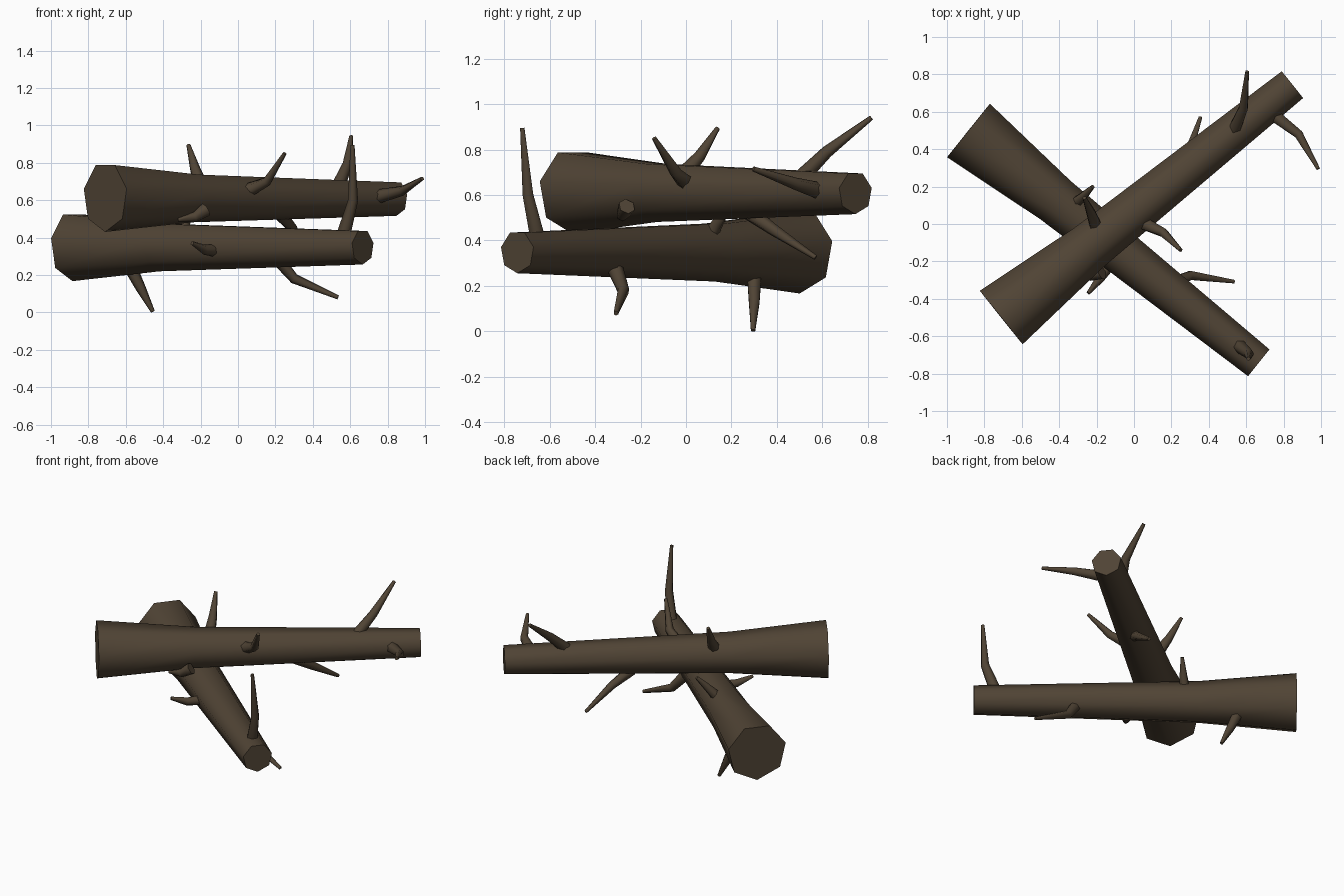
import bpy, bmesh, math
from mathutils import Vector

cube = bpy.data.objects.get("Cube")
if cube:
    bpy.data.objects.remove(cube, do_unlink=True)

bark = bpy.data.materials.new("dark_brown_bark")
bark.use_nodes = True
colour = (0.08, 0.057, 0.035, 1)
bark.diffuse_color = colour
bark.node_tree.nodes["Principled BSDF"].inputs["Base Color"].default_value = colour


def loft(name, path, radii, sides):
    """Skin a tapering limb along a path, with flat capped ends."""
    pts = [Vector(p) for p in path]
    overall = (pts[-1] - pts[0]).normalized()
    ref = Vector((0, 0, 1)) if abs(overall.z) < 0.8 else Vector((1, 0, 0))
    bm = bmesh.new()
    rings = []
    for i, (p, r) in enumerate(zip(pts, radii)):
        along = (pts[min(i + 1, len(pts) - 1)] - pts[max(i - 1, 0)]).normalized()
        side = along.cross(ref).normalized()
        up = side.cross(along)
        ring = []
        for k in range(sides):
            a = math.tau * k / sides
            ring.append(bm.verts.new(p + r * (side * math.sin(a) - up * math.cos(a))))
        rings.append(ring)
    for a, b in zip(rings, rings[1:]):
        for k in range(sides):
            n = (k + 1) % sides
            bm.faces.new((a[k], a[n], b[n], b[k]))
    bm.faces.new(rings[0])
    bm.faces.new(rings[-1])
    bmesh.ops.recalc_face_normals(bm, faces=bm.faces)
    mesh = bpy.data.meshes.new(name)
    bm.to_mesh(mesh)
    bm.free()
    mesh.materials.append(bark)
    obj = bpy.data.objects.new(name, mesh)
    bpy.context.collection.objects.link(obj)
    bpy.ops.object.select_all(action="DESELECT")
    obj.select_set(True)
    bpy.context.view_layer.objects.active = obj
    bpy.ops.object.shade_smooth_by_angle(angle=math.radians(62))


# Two crossed logs with flared butts
def log(name, butt, end):
    a, b = Vector(butt), Vector(end)
    loft(name, (a, a.lerp(b, 0.3), b), (0.188, 0.134, 0.094), 7)


log("upper_log", (-0.71, -0.5, 0.618), (0.847, 0.745, 0.61))
log("lower_log", (-0.885, 0.5, 0.355), (0.667, -0.742, 0.35))

# Broken branches: base, bend, tip
branches = {
    "upper_branch_top": ((-0.2, -0.02, 0.68), (-0.23, 0.06, 0.77), (-0.265, 0.14, 0.895)),
    "upper_branch_under": ((0.22, 0.27, 0.53), (0.29, 0.38, 0.45), (0.355, 0.57, 0.325)),
    "upper_branch_stub": ((-0.17, -0.26, 0.55), (-0.23, -0.28, 0.51), (-0.32, -0.28, 0.495)),
    "upper_branch_front": ((0.06, 0.0, 0.655), (0.155, -0.045, 0.7), (0.25, -0.14, 0.85)),
    "upper_branch_end": ((0.75, 0.58, 0.62), (0.88, 0.48, 0.65), (0.985, 0.295, 0.715)),
    "upper_branch_back": ((0.53, 0.49, 0.66), (0.585, 0.62, 0.79), (0.605, 0.815, 0.94)),
    "lower_branch_butt": ((-0.59, 0.3, 0.27), (-0.52, 0.3, 0.13), (-0.455, 0.295, 0.004)),
    "lower_branch_back": ((-0.34, 0.09, 0.39), (-0.28, 0.14, 0.48), (-0.22, 0.2, 0.57)),
    "lower_branch_front": ((-0.1, -0.18, 0.33), (-0.18, -0.29, 0.335), (-0.245, -0.37, 0.37)),
    "lower_branch_under": ((0.2, -0.32, 0.3), (0.3, -0.275, 0.18), (0.535, -0.308, 0.08)),
    "lower_branch_end": ((0.56, -0.65, 0.4), (0.615, -0.695, 0.6), (0.612, -0.72, 0.895)),
}
for name, path in branches.items():
    loft(name, path, (0.038, 0.027, 0.011), 6)
